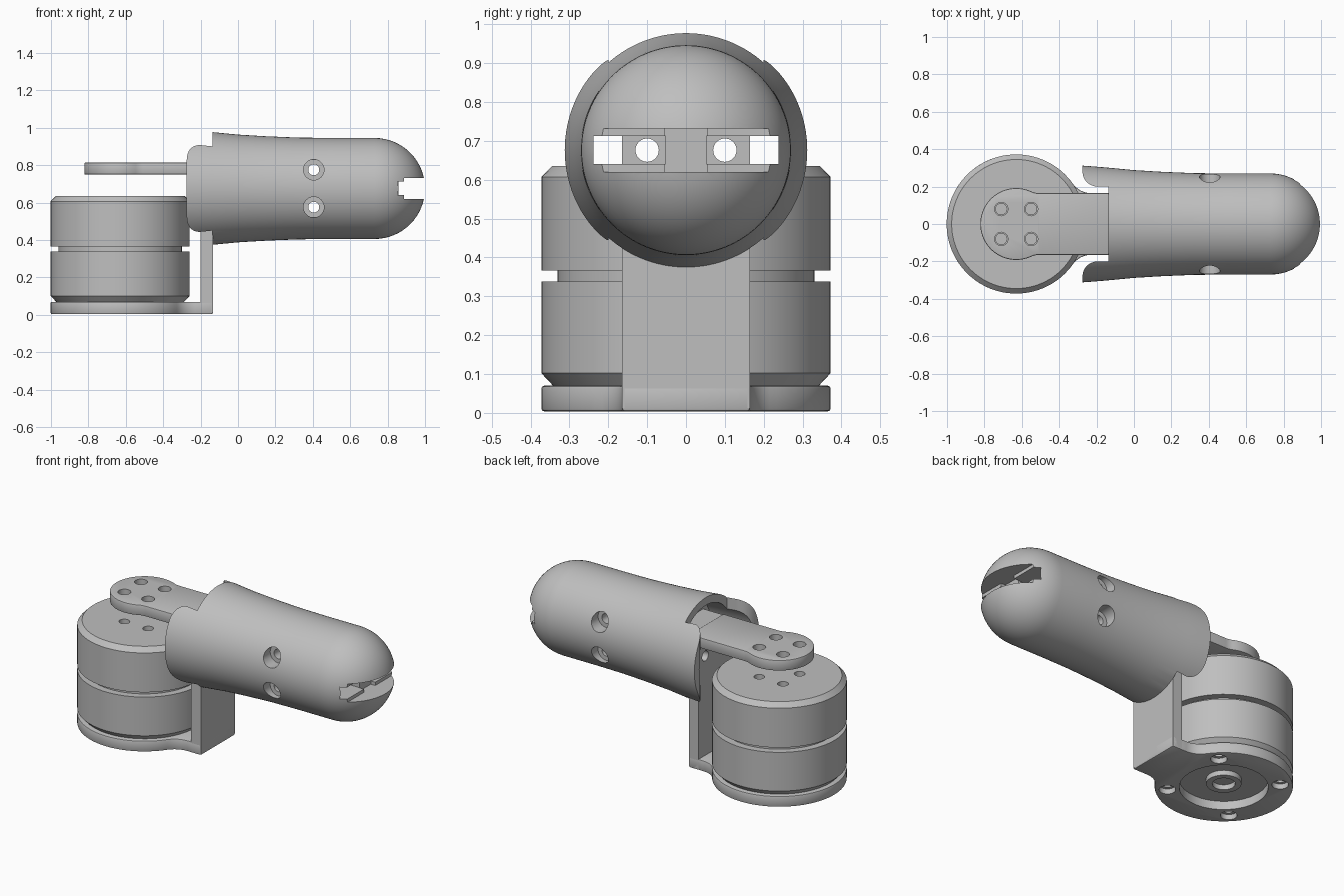
import bpy, bmesh, math
from math import sin, cos, pi, sqrt, atan2
from mathutils import Matrix, Vector

cube = bpy.data.objects.get("Cube")
if cube:
    bpy.data.objects.remove(cube, do_unlink=True)

grey = bpy.data.materials.new("plain_grey")
grey.use_nodes = True
COLOUR = (0.52, 0.52, 0.52, 1)
grey.diffuse_color = COLOUR
grey.node_tree.nodes["Principled BSDF"].inputs["Base Color"].default_value = COLOUR

MX, MR = -0.63, 0.372     # motor axis and radius
FZ, FR = 0.676, 0.27      # finger axis height and radius
HALF = 0.165              # bracket half width
END, THICK = -0.135, 0.065


def make(name, bm):
    bmesh.ops.recalc_face_normals(bm, faces=bm.faces)
    mesh = bpy.data.meshes.new(name)
    bm.to_mesh(mesh)
    bm.free()
    mesh.materials.append(grey)
    obj = bpy.data.objects.new(name, mesh)
    bpy.context.collection.objects.link(obj)
    return obj


def lathe(name, profile, matrix, steps=96):
    """Spin (radius, height) points about local z."""
    bm = bmesh.new()
    verts = [bm.verts.new((r, 0, h)) for r, h in profile]
    edges = [bm.edges.new(p) for p in zip(verts, verts[1:])]
    bmesh.ops.spin(bm, geom=verts + edges, cent=(0, 0, 0), axis=(0, 0, 1),
                   angle=2 * pi, steps=steps)
    bmesh.ops.remove_doubles(bm, verts=bm.verts, dist=1e-5)
    bm.transform(matrix)
    return make(name, bm)


def prism(name, outline, z0, z1):
    bm = bmesh.new()
    face = bm.faces.new([bm.verts.new((x, y, z0)) for x, y in outline])
    up = bmesh.ops.extrude_face_region(bm, geom=[face])
    bmesh.ops.translate(bm, vec=(0, 0, z1 - z0),
                        verts=[g for g in up["geom"] if isinstance(g, bmesh.types.BMVert)])
    return make(name, bm)


def box(name, x0, x1, half_y, z0, z1):
    return prism(name, [(x0, -half_y), (x1, -half_y), (x1, half_y), (x0, half_y)], z0, z1)


def rod(centre, axis, radius, length):
    bm = bmesh.new()
    turn = Vector(axis).to_track_quat('Z', 'Y').to_matrix().to_4x4()
    bmesh.ops.create_cone(bm, cap_ends=True, segments=32, radius1=radius, radius2=radius,
                          depth=length, matrix=Matrix.Translation(centre) @ turn)
    return make("cutter", bm)


def bake(obj):
    graph = bpy.context.evaluated_depsgraph_get()
    mesh = bpy.data.meshes.new_from_object(obj.evaluated_get(graph))
    obj.modifiers.clear()
    obj.data = mesh


def bevel(obj, width):
    mod = obj.modifiers.new("bevel", 'BEVEL')
    mod.width, mod.segments, mod.limit_method = width, 2, 'ANGLE'
    mod.angle_limit = math.radians(40)
    bake(obj)


def cut(obj, cutters):
    for c in cutters:
        mod = obj.modifiers.new("cut", 'BOOLEAN')
        mod.operation, mod.solver, mod.object = 'DIFFERENCE', 'EXACT', c
        bake(obj)
        bpy.data.objects.remove(c, do_unlink=True)


def paddle(radius, fillet, n=24):
    """Disc blended by concave fillets into a straight neck."""
    dx = sqrt((radius + fillet) ** 2 - (HALF + fillet) ** 2)
    a = atan2(HALF + fillet, dx)
    top = [(MX + radius * cos(t), radius * sin(t))
           for t in [pi - (pi - a) * i / n for i in range(n + 1)]]
    for i in range(1, 9):
        t = pi + a + (pi / 2 - a) * i / 8
        top.append((MX + dx + fillet * cos(t), HALF + fillet + fillet * sin(t)))
    top.append((END, HALF))
    return top + [(x, -y) for x, y in reversed(top[1:])]


def square_holes(centre_z, offset, radius, length):
    return [rod((MX + sx * offset, sy * offset, centre_z), (0, 0, 1), radius, length)
            for sx in (-1, 1) for sy in (-1, 1)]


# Motor body with a groove round the middle
at_motor = Matrix.Translation((MX, 0, 0))
motor = lathe("motor", [(0, 0.055), (0.342, 0.055), (0.342, 0.07), (MR, 0.102), (MR, 0.338),
                        (0.33, 0.338), (0.33, 0.367), (MR, 0.367), (MR, 0.607),
                        (0.345, 0.635), (0, 0.635)], at_motor)
cut(motor, square_holes(0.635, 0.08, 0.03, 0.1))
shaft_ring = lathe("shaft_ring", [(0.062, 0.06), (0.062, 0.025), (0.095, 0.025),
                                  (0.095, 0.06), (0.062, 0.06)], at_motor, 48)

# C-shaped bracket: base, upright and top arm
base_plate = prism("bracket_base", paddle(MR, 0.12, 40), 0.004, 0.07)
bevel(base_plate, 0.007)
cut(base_plate, [rod((MX, 0, 0), (0, 0, 1), 0.24, 0.4)]
    + square_holes(0, 0.215, 0.027, 0.4) + square_holes(0, 0.215, 0.045, 0.07))
arm = prism("bracket_arm", paddle(0.192, 0.1), 0.75, 0.815)
bevel(arm, 0.007)
cut(arm, square_holes(0.78, 0.08, 0.036, 0.3))
upright = box("bracket_upright", END - THICK, END, HALF, 0.012, 0.808)
cut(upright, [rod((END - THICK / 2, y, FZ), (1, 0, 0), 0.03, 0.2) for y in (-0.1, 0.1)])

# Mounting block joining the upright to the finger
mount = box("finger_mount", END, 0.01, HALF, 0.53, 0.808)
cut(mount, [rod((-0.06, y, FZ), (1, 0, 0), r, n)
            for y in (-0.1, 0.1) for r, n in ((0.03, 0.3), (0.041, 0.1))])

# Finger: flared sleeve with a round tip, hollow at the back
START = 1 - FR
profile = [(0, 0), (0.245, 0), (0.262, -0.275), (0.312, -0.275), (0.308, -0.22), (0.301, -0.135),
           (0.288, 0.0), (0.279, 0.15), (0.272, 0.32), (FR, 0.5), (FR, START)]
profile += [(FR * cos(i * pi / 32), START + FR * sin(i * pi / 32)) for i in range(1, 16)]
profile.append((0, 1))
along_x = Matrix.Translation((0, 0, FZ)) @ Matrix.Rotation(pi / 2, 4, 'Y')
finger = lathe("finger_shell", profile, along_x, 128)

# Rear notch with rounded lead-in, between the two side wings
side = [(END, 0.2), (-0.195, 0.2)]
side += [(-0.195 - 0.08 * sin(t), 0.28 - 0.08 * cos(t)) for t in [i * pi / 16 for i in range(1, 9)]]
side += [(-0.275, 0.4), (-0.5, 0.4)]
notch = prism("cutter", side + [(x, -y) for x, y in reversed(side)], 0.2, 1.2)
cutters = [notch,
           box("cutter", -0.05, 1.1, 0.238, FZ - 0.036, FZ + 0.036),
           box("cutter", 0.887, 1.1, 0.4, FZ - 0.056, FZ + 0.056),
           box("cutter", 0.857, 1.1, 0.055, FZ - 0.056, FZ + 0.056)]

# Cross holes with counterbores
for z in (FZ - 0.1, FZ + 0.1):
    cutters.append(rod((0.405, 0, z), (0, 1, 0), 0.029, 1))
    for s in (-1, 1):
        cutters.append(rod((0.405, s * 0.29, z), (0, 1, 0), 0.055, 0.2))
cut(finger, cutters)

# Post standing in the tip slot
post = box("tip_post", 0.76, 0.857, 0.053, FZ - 0.056, FZ + 0.056)

# Smooth curved surfaces, keep edges sharp
for obj in (motor, shaft_ring, base_plate, arm, finger):
    obj.data.polygons.foreach_set("use_smooth", [True] * len(obj.data.polygons))
    obj.data.set_sharp_from_angle(angle=math.radians(30))
